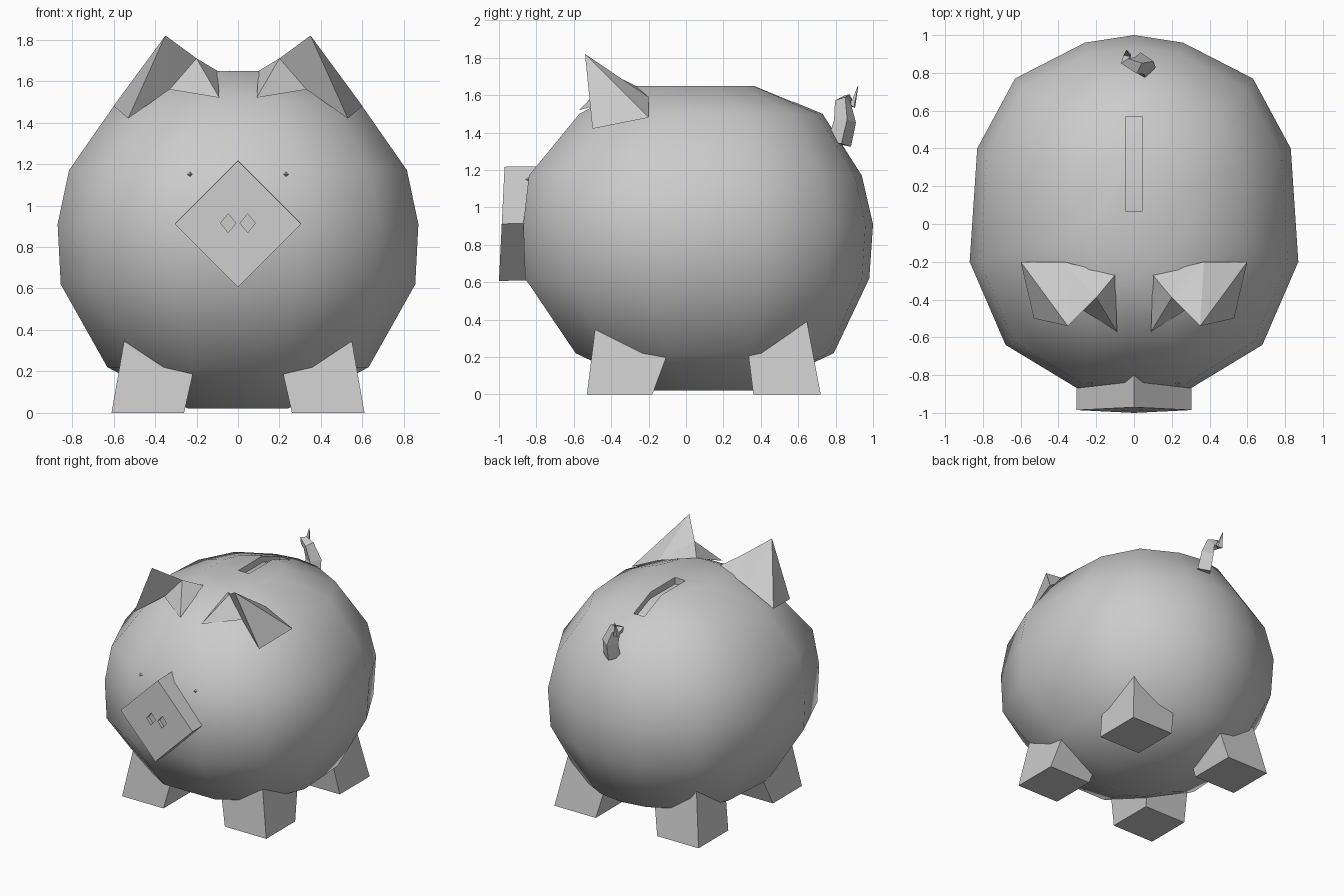
import bpy, bmesh, math
from mathutils import Vector

if "Cube" in bpy.data.objects:
    bpy.data.objects.remove(bpy.data.objects["Cube"])


def make(name, verts, faces):
    me = bpy.data.meshes.new(name)
    me.from_pydata([Vector(v) for v in verts], [], faces)
    bm = bmesh.new()
    bm.from_mesh(me)
    bmesh.ops.recalc_face_normals(bm, faces=bm.faces)
    bm.to_mesh(me)
    bm.free()
    ob = bpy.data.objects.new(name, me)
    bpy.context.collection.objects.link(ob)
    return ob


def loft(name, rings):
    n = len(rings[0])
    verts = [p for r in rings for p in r]
    faces = [tuple(range(n)), tuple(range(len(verts) - n, len(verts)))]
    for k in range(len(rings) - 1):
        for i in range(n):
            j = (i + 1) % n
            faces.append((k * n + i, k * n + j, (k + 1) * n + j, (k + 1) * n + i))
    return make(name, verts, faces)


def activate(ob):
    bpy.ops.object.select_all(action='DESELECT')
    ob.select_set(True)
    bpy.context.view_layer.objects.active = ob


def cut(ob, cutter):
    activate(ob)
    m = ob.modifiers.new("cut", 'BOOLEAN')
    m.operation, m.object, m.solver = 'DIFFERENCE', cutter, 'EXACT'
    bpy.ops.object.modifier_apply(modifier=m.name)
    bpy.data.objects.remove(cutter)


# Body: one plan outline scaled per height (z, half width, front y, back y)
half = [(.26, .96), (.63, .77), (.83, .4), (.87, -.2), (.68, -.64), (.3, -.87)]
plan = [(0, 1.0)] + half + [(0, -.87)] + [(-x, y) for x, y in reversed(half)]
levels = [(.02, .24, -.17, .36), (.22, .63, -.59, .79), (.62, .855, -.86, .98),
          (.91, .87, -.87, 1.0), (1.17, .815, -.84, .94), (1.5, .585, -.57, .73),
          (1.65, .24, -.29, .37)]
rings = []
for z, w, yf, yb in levels:
    rings.append([(x / .87 * w, yf + (y + .87) / 1.87 * (yb - yf), z) for x, y in plan])
body = loft("body", rings)

# Coin slot with a floor that follows the back
slot = [(.07, 1.60), (.37, 1.60), (.57, 1.52), (.57, 1.8), (.07, 1.8)]
cut(body, loft("slot_cutter", [[(x, y, z) for y, z in slot] for x in (-.045, .045)]))
activate(body)
bpy.ops.object.shade_smooth_by_angle(angle=math.radians(40))

# Legs: square feet merging into the belly
for side, s in (("left", -1), ("right", 1)):
    for end, foot, top in (("front", (-.53, -.18), (-.48, -.03)),
                           ("rear", (.36, .72), (.31, .645))):
        r = []
        for z, x0, x1, (y0, y1) in ((0, .26, .61, foot), (.4, .17, .54, top)):
            r.append([(s * x0, y0, z), (s * x1, y0, z), (s * x1, y1, z), (s * x0, y1, z)])
        loft(f"{end}_{side}_leg", r)


def diamond(cx, cz, rx, rz, y, tilt=0.0):
    return [(cx, y + tilt, cz + rz), (cx + rx, y, cz),
            (cx, y - tilt, cz - rz), (cx - rx, y, cz)]


# Snout with two shallow nostrils
snout = loft("snout", [diamond(0, .915, .305, .305, -.72, .015),
                       diamond(0, .912, .305, .305, -.985, .015)])
for s in (-1, 1):
    cut(snout, loft("nostril_cutter", [diamond(s * .047, .915, .037, .045, -1.1),
                                       diamond(s * .047, .915, .037, .045, -.96)]))

# Ears: folded, hollow at the front; eyes: small pyramids
for side, s in (("left", -1), ("right", 1)):
    ear = [(.35, -.54, 1.82), (.53, -.5, 1.42), (.09, -.57, 1.52), (.33, -.42, 1.56),
           (.6, -.2, 1.48), (.37, -.2, 1.59), (.1, -.27, 1.65), (.2, -.39, 1.71)]
    make(f"{side}_ear", [(s * x, y, z) for x, y, z in ear],
         [(0, 1, 3), (0, 3, 7), (7, 3, 2), (7, 2, 6), (0, 7, 5), (7, 6, 5),
          (0, 5, 4), (0, 4, 1), (1, 4, 3), (4, 5, 3), (5, 6, 3), (6, 2, 3)])
    base = diamond(s * .24, 1.15, .065, .06, -.77)
    make(f"{side}_eye", base + [(s * .23, -.86, 1.15)],
         [(0, 1, 2, 3), (0, 1, 4), (1, 2, 4), (2, 3, 4), (3, 0, 4)])

# Curly tail: tapering four-sided tube
path = [(.05, .82, 1.34, .065), (.045, .85, 1.46, .06), (.01, .84, 1.56, .045),
        (-.045, .86, 1.58, .032), (-.035, .895, 1.55, .025), (-.04, .92, 1.65, .002)]
cu = bpy.data.curves.new("tail", 'CURVE')
cu.dimensions = '3D'
cu.bevel_depth, cu.bevel_resolution, cu.use_fill_caps = 1.0, 0, True
sp = cu.splines.new('POLY')
sp.points.add(len(path) - 1)
for p, (x, y, z, r) in zip(sp.points, path):
    p.co, p.radius = (x, y, z, 1), r
sp.use_smooth = False
tail = bpy.data.objects.new("tail", cu)
bpy.context.collection.objects.link(tail)
activate(tail)
bpy.ops.object.convert(target='MESH')
